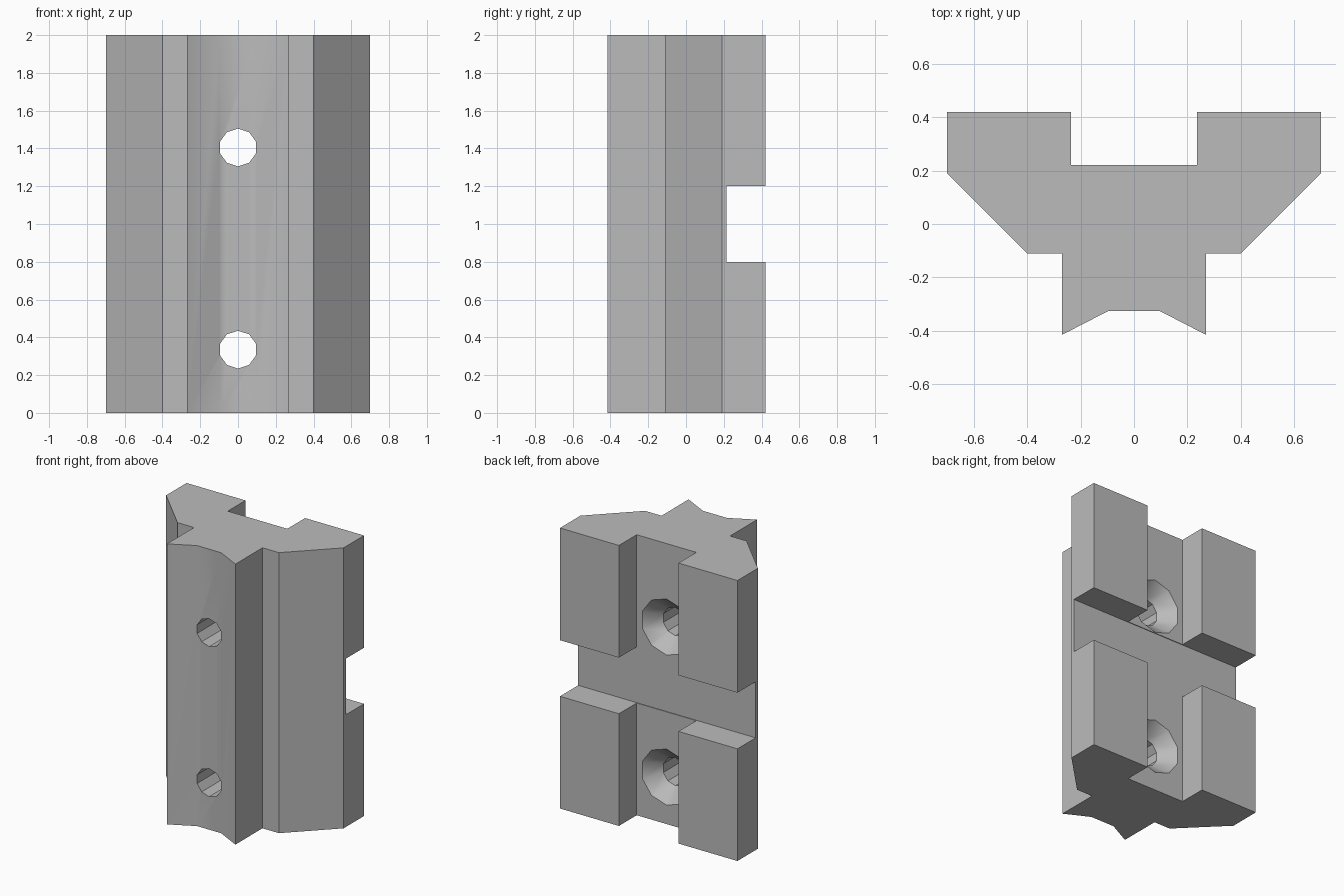
import bpy, bmesh, math

cube = bpy.data.objects.get("Cube")
if cube:
    bpy.data.objects.remove(cube, do_unlink=True)

grey = bpy.data.materials.new("plain grey")
grey.use_nodes = True
colour = (0.5, 0.5, 0.5, 1)
grey.diffuse_color = colour
grey.node_tree.nodes["Principled BSDF"].inputs["Base Color"].default_value = colour


def finish(name, bm):
    bmesh.ops.recalc_face_normals(bm, faces=bm.faces)
    mesh = bpy.data.meshes.new(name)
    bm.to_mesh(mesh)
    bm.free()
    mesh.materials.append(grey)
    obj = bpy.data.objects.new(name, mesh)
    bpy.context.collection.objects.link(obj)
    return obj


def loft(name, rings):
    """Skin a list of equal-length point rings and cap both ends."""
    bm = bmesh.new()
    loops = [[bm.verts.new(p) for p in ring] for ring in rings]
    for a, b in zip(loops, loops[1:]):
        for i in range(len(a)):
            j = (i + 1) % len(a)
            bm.faces.new((a[i], a[j], b[j], b[i]))
    bm.faces.new(loops[0])
    bm.faces.new(loops[-1])
    return finish(name, bm)


def hole_cutter(name, z, sides=10):
    """Through hole with a countersink opening at the back."""
    rings = []
    for y, r in ((0.23, 0.21), (0.12, 0.1), (-0.6, 0.1)):
        angles = [2 * math.pi * (i + 0.5) / sides for i in range(sides)]
        rings.append([(r * math.cos(a), y, z + r * math.sin(a)) for a in angles])
    return loft(name, rings)


# Extruded rail body: half outline mirrored across the centre
half = [(0.235, 0.22), (0.235, 0.42), (0.7, 0.42), (0.7, 0.19),
        (0.4, -0.11), (0.27, -0.11), (0.27, -0.415), (0.095, -0.325)]
outline = half + [(-x, y) for x, y in reversed(half)]
body = loft("rail_body", [[(x, y, z) for x, y in outline] for z in (0, 2)])

# Cutters: horizontal back slot and two countersunk holes
slot = [(0.215, 0.8), (0.6, 0.8), (0.6, 1.2), (0.215, 1.2)]
cutters = [loft("slot_cutter", [[(x, y, z) for y, z in slot] for x in (-1, 1)]),
           hole_cutter("lower_hole_cutter", 0.335),
           hole_cutter("upper_hole_cutter", 1.405)]
for cutter in cutters:
    cutter.hide_render = True
    mod = body.modifiers.new(cutter.name, "BOOLEAN")
    mod.operation = "DIFFERENCE"
    mod.solver = "EXACT"
    mod.object = cutter

# Bake the cuts and drop the cutters
bpy.context.view_layer.update()
graph = bpy.context.evaluated_depsgraph_get()
cut_mesh = bpy.data.meshes.new_from_object(body.evaluated_get(graph))
body.modifiers.clear()
body.data = cut_mesh
for cutter in cutters:
    bpy.data.objects.remove(cutter, do_unlink=True)

# Smooth the shallow front groove, keep the other edges crisp
bpy.ops.object.select_all(action="DESELECT")
body.select_set(True)
bpy.context.view_layer.objects.active = body
bpy.ops.object.shade_smooth_by_angle(angle=math.radians(30))
